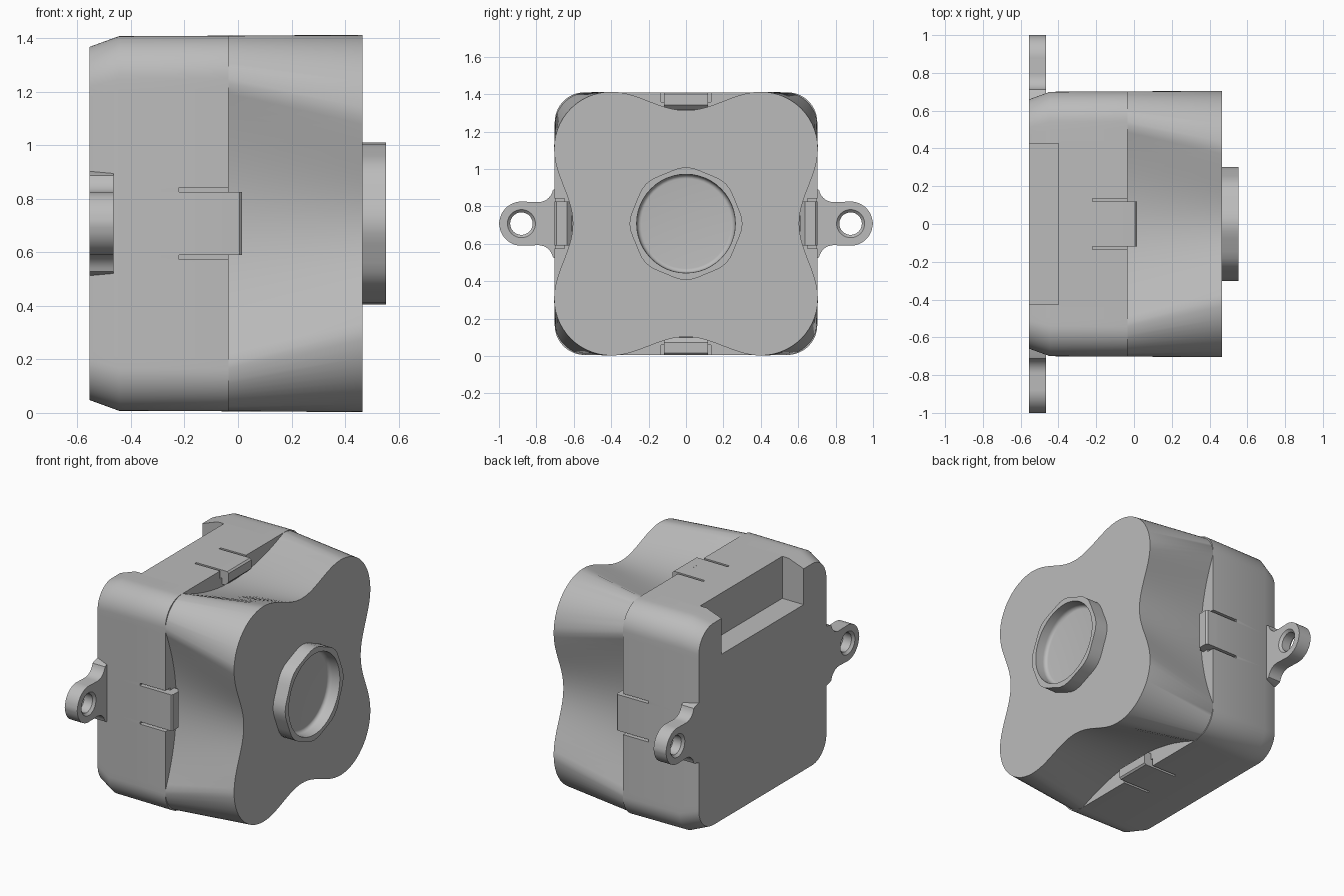
import bpy, bmesh
from math import pi, sin, cos, radians
from mathutils import Matrix

CZ = 0.708          # height of the housing axis, which runs along x
cube = bpy.data.objects.get("Cube")
if cube:
    bpy.data.objects.remove(cube, do_unlink=True)

grey = bpy.data.materials.new("housing grey")
grey.use_nodes = True
grey.diffuse_color = (0.5, 0.5, 0.5, 1)
grey.node_tree.nodes["Principled BSDF"].inputs["Base Color"].default_value = (0.5, 0.5, 0.5, 1)


def loft(name, sections, closed=False):
    """Skin equal-length rings of (x, y, r) points; r is measured from the axis height."""
    bm = bmesh.new()
    rings = [[bm.verts.new((x, y, z + CZ)) for x, y, z in s] for s in sections]
    n = len(rings[0])
    for a, b in zip(rings, rings[1:]):
        for i in range(n):
            j = (i + 1) % n
            bm.faces.new((a[i], a[j], b[j], b[i]))
    bm.faces.new(rings[0])
    bm.faces.new(rings[-1])
    bmesh.ops.recalc_face_normals(bm, faces=bm.faces)
    me = bpy.data.meshes.new(name)
    bm.to_mesh(me)
    bm.free()
    me.materials.append(grey)
    ob = bpy.data.objects.new(name, me)
    bpy.context.collection.objects.link(ob)
    return ob


def smooth(ob, angle=30):
    bpy.ops.object.select_all(action='DESELECT')
    ob.select_set(True)
    bpy.context.view_layer.objects.active = ob
    bpy.ops.object.shade_smooth_by_angle(angle=radians(angle))


def cut(ob, cutter):
    mod = ob.modifiers.new("cut", 'BOOLEAN')
    mod.operation, mod.object, mod.solver = 'DIFFERENCE', cutter, 'EXACT'
    bpy.context.view_layer.objects.active = ob
    bpy.ops.object.modifier_apply(modifier=mod.name)
    bpy.data.objects.remove(cutter, do_unlink=True)


def block(name, x0, x1, y0, y1, z0, z1):
    return loft(name, [[(x, y0, z0), (x, y1, z0), (x, y1, z1), (x, y0, z1)] for x in (x0, x1)])


def spin(ob, k):
    """Turn a part about the housing axis by k quarter turns."""
    c = Matrix.Translation((0, 0, CZ))
    ob.data.transform(c @ Matrix.Rotation(k * pi / 2, 4, 'X') @ c.inverted())


def outline(x, half, radius, dip=0, wavy=False, n=14):
    """Square with rounded corners whose four sides may dip inwards."""
    flat = half - radius
    side = []
    for i in range(-n, n):
        t = i / n
        depth = (1 + cos(pi * t)) / 2 if wavy else 1 - t * t
        side.append((t * flat, half - dip * depth))
    for i in range(n):
        a = pi / 2 * i / n
        side.append((flat + radius * sin(a), flat + radius * cos(a)))
    pts = []
    for k in range(4):
        c, s = round(cos(k * pi / 2)), round(sin(k * pi / 2))
        pts += [(x, y * c + z * s, z * c - y * s) for y, z in side]
    return pts


def circle(x, r, cy=0, n=48, wave=0):
    return [(x, cy + (r + wave * cos(8 * a)) * cos(a), (r + wave * cos(8 * a)) * sin(a))
            for a in (2 * pi * i / n for i in range(n))]


# Rear case with tapered back rim
case = loft("rear_case", [outline(-0.555, 0.66, 0.15), outline(-0.445, 0.7, 0.16),
                          outline(-0.035, 0.702, 0.16)])
cut(case, block("notch_cutter", -0.7, -0.4, -0.425, 0.425, 0.425, 0.9))
for k in range(4):
    for s in (-1, 1):
        slot = block("slot_cutter", -0.22, 0.1, s * 0.126 - 0.008, s * 0.126 + 0.008, 0.65, 0.8)
        spin(slot, k)
        cut(case, slot)
smooth(case)

# Front housing, blending into a four-lobed face
smooth(loft("front_housing", [outline(-0.1, 0.68, 0.19, 0.1), outline(-0.035, 0.702, 0.18, 0.115),
                              outline(0.465, 0.705, 0.305, 0.1, True)]))

# Snap clips with hooked ends on all four sides
hook = [(-0.06, 0.702), (0.005, 0.702), (0.015, 0.692), (0.015, 0.635), (-0.01, 0.61), (-0.06, 0.61)]
for k, side in enumerate(("top", "right", "bottom", "left")):
    clip = loft(side + "_clip", [[(x, y, r) for x, r in hook] for y in (-0.118, 0.118)])
    spin(clip, k)

# Scalloped lens collar with a rounded recess
collar = [circle(0.46, 0.296, wave=0.006), circle(0.553, 0.296, wave=0.006),
          circle(0.553, 0.264)]
collar += [circle(0.5 - 0.025 * sin(a), 0.24 + 0.022 * cos(a))
           for a in (pi / 2 * i / 6 for i in range(7))]
smooth(loft("lens_collar", collar))

# Mounting ears with filleted necks and chamfered holes
half = [(0.64, 0.2), (0.7, 0.185)]
half += [(0.79 - 0.08 * cos(a), 0.195 - 0.08 * sin(a)) for a in (pi / 2 * i / 8 for i in range(1, 9))]
half += [(0.88 + 0.118 * sin(a), 0.118 * cos(a)) for a in (pi / 2 * i / 12 for i in range(12))]
profile = half + [(1.0, 0)] + [(y, -z) for y, z in reversed(half)]
for s, side in ((-1, "right"), (1, "left")):
    ear = loft(side + "_mounting_ear", [[(x, s * y, z) for y, z in profile] for x in (-0.555, -0.465)])
    cy = s * 0.88
    cut(ear, loft("hole_cutter", [circle(-0.575, 0.095, cy), circle(-0.54, 0.06, cy),
                                  circle(-0.48, 0.06, cy), circle(-0.445, 0.095, cy)]))
    smooth(ear)
